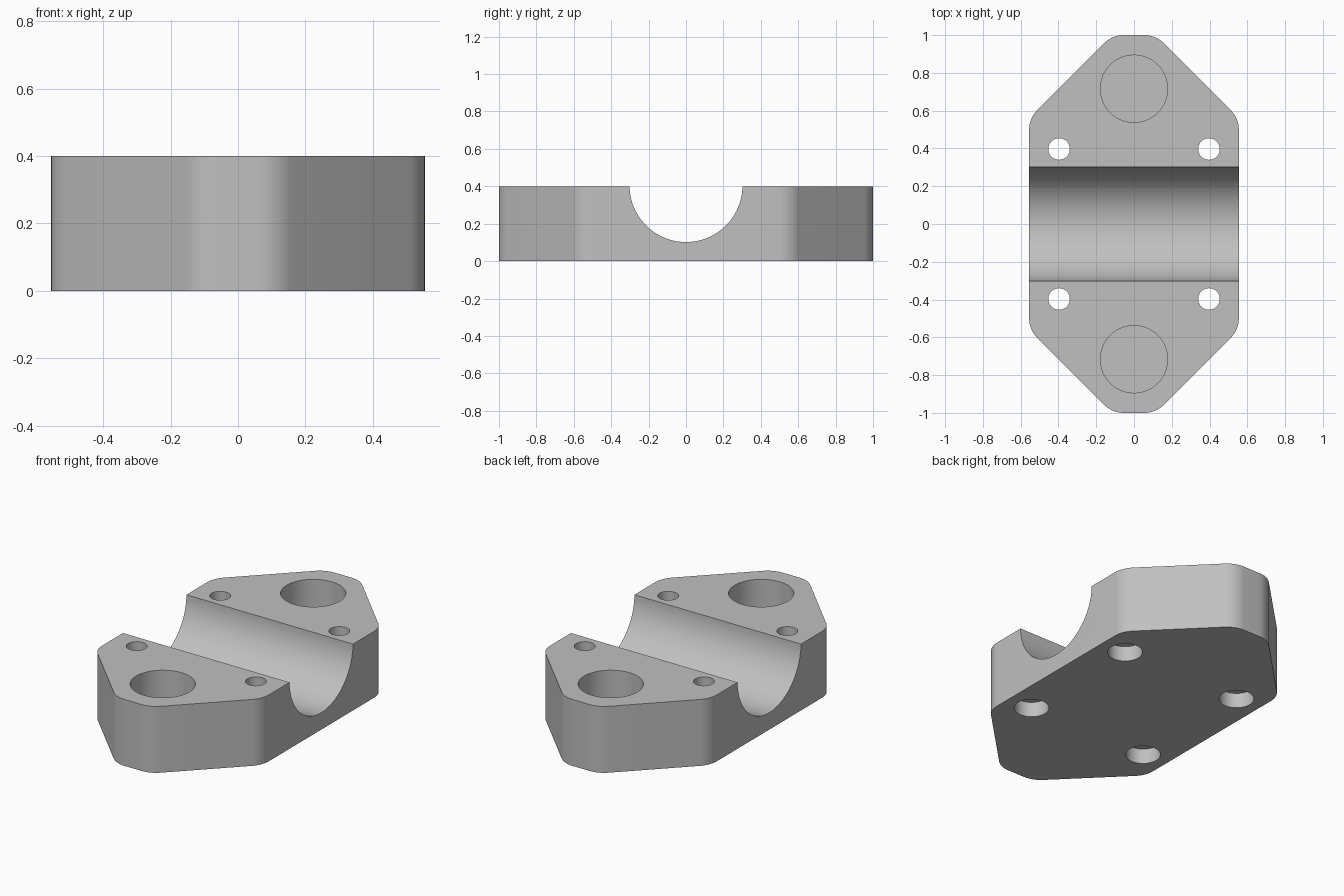
import bpy, bmesh, math
from mathutils import Matrix, Vector

if "Cube" in bpy.data.objects:
    bpy.data.objects.remove(bpy.data.objects["Cube"])

HALF_X, HALF_Y, HEIGHT = 0.555, 1.0, 0.4
DIAGONAL = 1.115          # the sloped sides follow |x| + |y| = DIAGONAL
FILLET = 0.145

grey = bpy.data.materials.new("light_grey")
grey.diffuse_color = (0.53, 0.53, 0.53, 1)
grey.use_nodes = True
grey.node_tree.nodes["Principled BSDF"].inputs["Base Color"].default_value = grey.diffuse_color


def make_object(name, bm):
    bmesh.ops.recalc_face_normals(bm, faces=bm.faces)
    mesh = bpy.data.meshes.new(name)
    bm.to_mesh(mesh)
    bm.free()
    mesh.materials.append(grey)
    obj = bpy.data.objects.new(name, mesh)
    bpy.context.collection.objects.link(obj)
    return obj


def cylinder(name, radius, depth, matrix, segments=64):
    bm = bmesh.new()
    bmesh.ops.create_cone(bm, cap_ends=True, segments=segments, radius1=radius,
                          radius2=radius, depth=depth, matrix=matrix)
    return make_object(name, bm)


def bore(name, x, y, radius, z0, z1):
    return cylinder(name, radius, z1 - z0, Matrix.Translation((x, y, (z0 + z1) / 2)))


def cut(body, cutter):
    mod = body.modifiers.new("cut", 'BOOLEAN')
    mod.operation = 'DIFFERENCE'
    mod.solver = 'EXACT'
    mod.object = cutter
    bpy.context.view_layer.objects.active = body
    bpy.ops.object.modifier_apply(modifier=mod.name)
    bpy.data.objects.remove(cutter, do_unlink=True)


def rounded(corners, radius, steps=10):
    """Replace every corner of a convex outline with an arc."""
    points = []
    for i, p in enumerate(corners):
        a = (corners[i - 1] - p).normalized()
        b = (corners[(i + 1) % len(corners)] - p).normalized()
        half = a.angle(b) / 2
        centre = p + (a + b).normalized() * radius / math.sin(half)
        start = p + a * radius / math.tan(half) - centre
        sweep = math.pi - 2 * half
        for k in range(steps + 1):
            t = sweep * k / steps
            c, s = math.cos(t), math.sin(t)
            points.append(centre + Vector((start.x * c - start.y * s,
                                           start.x * s + start.y * c)))
    return points


# Clamp block: rounded octagonal plate
ex, ey = DIAGONAL - HALF_Y, DIAGONAL - HALF_X
corners = [Vector(c) for c in [
    (HALF_X, -ey), (HALF_X, ey), (ex, HALF_Y), (-ex, HALF_Y),
    (-HALF_X, ey), (-HALF_X, -ey), (-ex, -HALF_Y), (ex, -HALF_Y)]]
bm = bmesh.new()
base = bm.faces.new([bm.verts.new((p.x, p.y, 0)) for p in rounded(corners, FILLET)])
top = bmesh.ops.extrude_face_region(bm, geom=[base])["geom"]
bmesh.ops.translate(bm, vec=(0, 0, HEIGHT),
                    verts=[v for v in top if isinstance(v, bmesh.types.BMVert)])
block = make_object("clamp_block", bm)

# Half-round channel across the block
cut(block, cylinder("channel_cutter", 0.302, 2,
                    Matrix.Translation((0, 0, 0.404)) @ Matrix.Rotation(math.pi / 2, 4, 'Y'), 96))

for sy in (-1, 1):
    # Large blind pockets in the upper face
    cut(block, bore("pocket_cutter", 0, sy * 0.716, 0.178, HEIGHT - 0.165, HEIGHT + 0.1))
    for sx in (-1, 1):
        # Bolt holes, widened from below
        cut(block, bore("bolt_cutter", sx * 0.397, sy * 0.397, 0.057, -0.1, HEIGHT + 0.1))
        cut(block, bore("counterbore_cutter", sx * 0.397, sy * 0.397, 0.095, -0.1, 0.09))

bpy.ops.object.select_all(action='DESELECT')
block.select_set(True)
bpy.context.view_layer.objects.active = block
bpy.ops.object.shade_smooth_by_angle(angle=math.radians(30))
